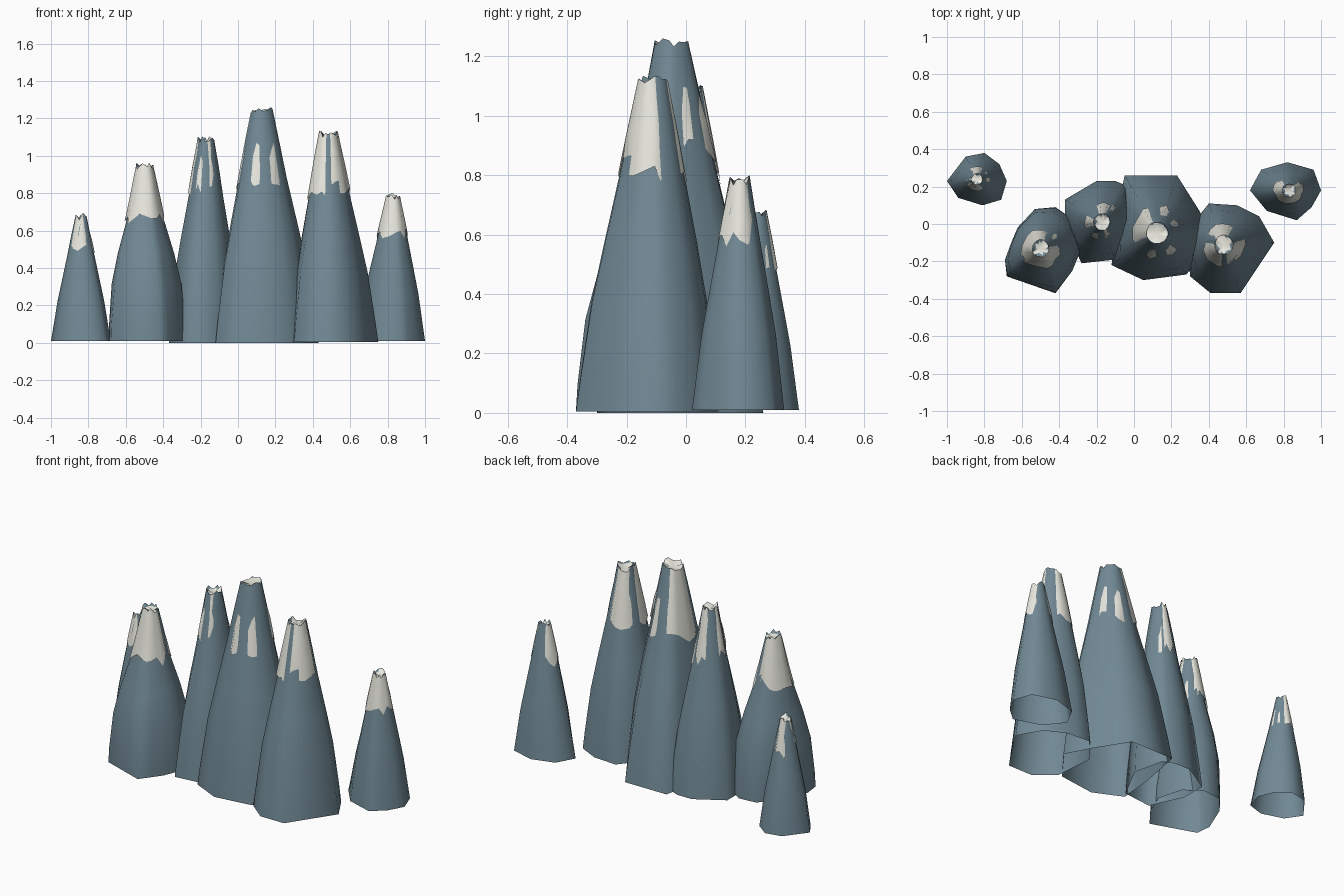
import bpy, bmesh, math, random

if "Cube" in bpy.data.objects:
    bpy.data.objects.remove(bpy.data.objects["Cube"])

random.seed(11)

def material(name, rgb):
    m = bpy.data.materials.new(name)
    m.diffuse_color = (*rgb, 1)
    m.use_nodes = True
    m.node_tree.nodes["Principled BSDF"].inputs["Base Color"].default_value = m.diffuse_color
    return m

ROCK = material("slate_rock", (0.165, 0.25, 0.30))
SNOW = material("snow", (0.80, 0.80, 0.73))

# Tapering profile shared by every peak: (height fraction, base scale)
PROFILE = [(0, 1), (.1, .945), (.33, .80), (.5, .65), (.7, .47), (.85, .34), (.98, .21)]

def scale_at(f):
    for (a, sa), (b, sb) in zip(PROFILE, PROFILE[1:]):
        if f <= b:
            return sa + (sb - sa) * (f - a) / (b - a)
    return PROFILE[-1][1]

def loft(name, rings, centre, mat):
    """Skin stacked rings, close the top with a sunken fan, keep the rim sharp."""
    bm = bmesh.new()
    vs = [[bm.verts.new(p) for p in r] for r in rings]
    n = len(vs[0])
    for lo, hi in zip(vs, vs[1:]):
        for i in range(n):
            j = (i + 1) % n
            bm.faces.new((lo[i], lo[j], hi[j], hi[i]))
    c = bm.verts.new(centre)
    for i in range(n):
        bm.faces.new((vs[-1][i], vs[-1][(i + 1) % n], c))
        bm.edges.get((vs[-1][i], vs[-1][(i + 1) % n])).smooth = False
    for f in bm.faces:
        f.smooth = True
    me = bpy.data.meshes.new(name)
    bm.to_mesh(me)
    bm.free()
    me.materials.append(mat)
    bpy.context.collection.objects.link(bpy.data.objects.new(name, me))

def blend_cover(a, b):
    """Snow letter for the point halfway between two outline corners."""
    if a == b and a != 'l':
        return a
    return '-' if 'l' in a + b else random.choice('+-')

def peak(name, tip, height, base_z, snow_line, cover, outline, fat=0.0):
    tx, ty = tip
    # Halve every side so rim and snow edge can be ragged
    pts, cov = [], []
    for i, (x, y) in enumerate(outline):
        x2, y2 = outline[(i + 1) % len(outline)]
        pts += [(x, y), ((x + x2) / 2, (y + y2) / 2)]
        cov += [cover[i], blend_cover(cover[i], cover[(i + 1) % len(cover)])]
    n = len(pts)
    mean = sum(math.hypot(x - tx, y - ty) for x, y in pts) / n

    def point(i, f, k=1.0, dz=0.0):
        # The outline turns rounder with height; fat swells the lower flank
        dx, dy = pts[i][0] - tx, pts[i][1] - ty
        r = math.hypot(dx, dy)
        s = (scale_at(f) + fat * math.sin(math.pi * min(1, f / .7))) * k
        s *= 1 + (mean / r - 1) * f * .8
        return (tx + dx * s, ty + dy * s, max(base_z, f * height + dz))

    # Rock body with a ragged rim
    jag = [random.uniform(-.015, .022) for _ in range(n)]
    rings = [[point(i, f) for i in range(n)] for f, _ in PROFILE[:-1]]
    rings.append([point(i, .985, 1, jag[i]) for i in range(n)])
    loft(name + "_rock", rings, (tx, ty, height * .965), ROCK)

    # Snow shell: outside the rock where covered, sunk inside it elsewhere
    edge = [snow_line + random.uniform(-.03, .05) for _ in range(n)]
    srings = []
    for t in (0, .35, .7, 1):
        ring = []
        for i in range(n):
            f = edge[i] + (.985 - edge[i]) * t
            on = (cov[i] == '+' or (cov[i] == 'l' and t < .5)
                  or (cov[i] == 'h' and t > .3))
            ring.append(point(i, f, 1.05 if on else .93, jag[i] * .9))
        srings.append(ring)
    loft(name + "_snow", srings, (tx, ty, height * .97), SNOW)

# Peaks; cover letters and outlines run anticlockwise from the east side
peak("far_left_peak", (-.84, .24), .68, .01, .72, "ll++h++-",
     [(-.68, .23), (-.72, .32), (-.80, .38), (-.90, .36),
      (-1, .23), (-.94, .14), (-.81, .10), (-.71, .13)])
peak("left_peak", (-.50, -.13), .955, .01, .69, "+lh++++++",
     [(-.28, -.13), (-.32, .02), (-.42, .09), (-.53, .08), (-.62, -.02),
      (-.69, -.19), (-.68, -.28), (-.42, -.37), (-.33, -.25)], .11)
peak("mid_left_peak", (-.17, .01), 1.10, 0, .71, "-l++-+lh",
     [(.01, .02), (-.03, .20), (-.10, .23), (-.20, .23),
      (-.37, .13), (-.37, -.02), (-.28, -.21), (-.10, -.19)], .03)
peak("centre_peak", (.125, -.05), 1.26, 0, .68, "-ll++-ll",
     [(.43, -.08), (.35, .07), (.23, .26), (-.05, .26),
      (-.10, 0), (-.12, -.22), (.05, -.30), (.28, -.27)], .02)
peak("right_peak", (.48, -.11), 1.13, .005, .67, "+-++-++h",
     [(.75, -.10), (.67, .04), (.55, .10), (.40, .11),
      (.28, -.04), (.30, -.28), (.41, -.37), (.57, -.37)], .02)
peak("far_right_peak", (.83, .18), .79, .01, .72, "+h-+++++",
     [(1, .18), (.96, .29), (.82, .33), (.68, .29),
      (.62, .18), (.71, .07), (.87, .02), (.95, .09)])
